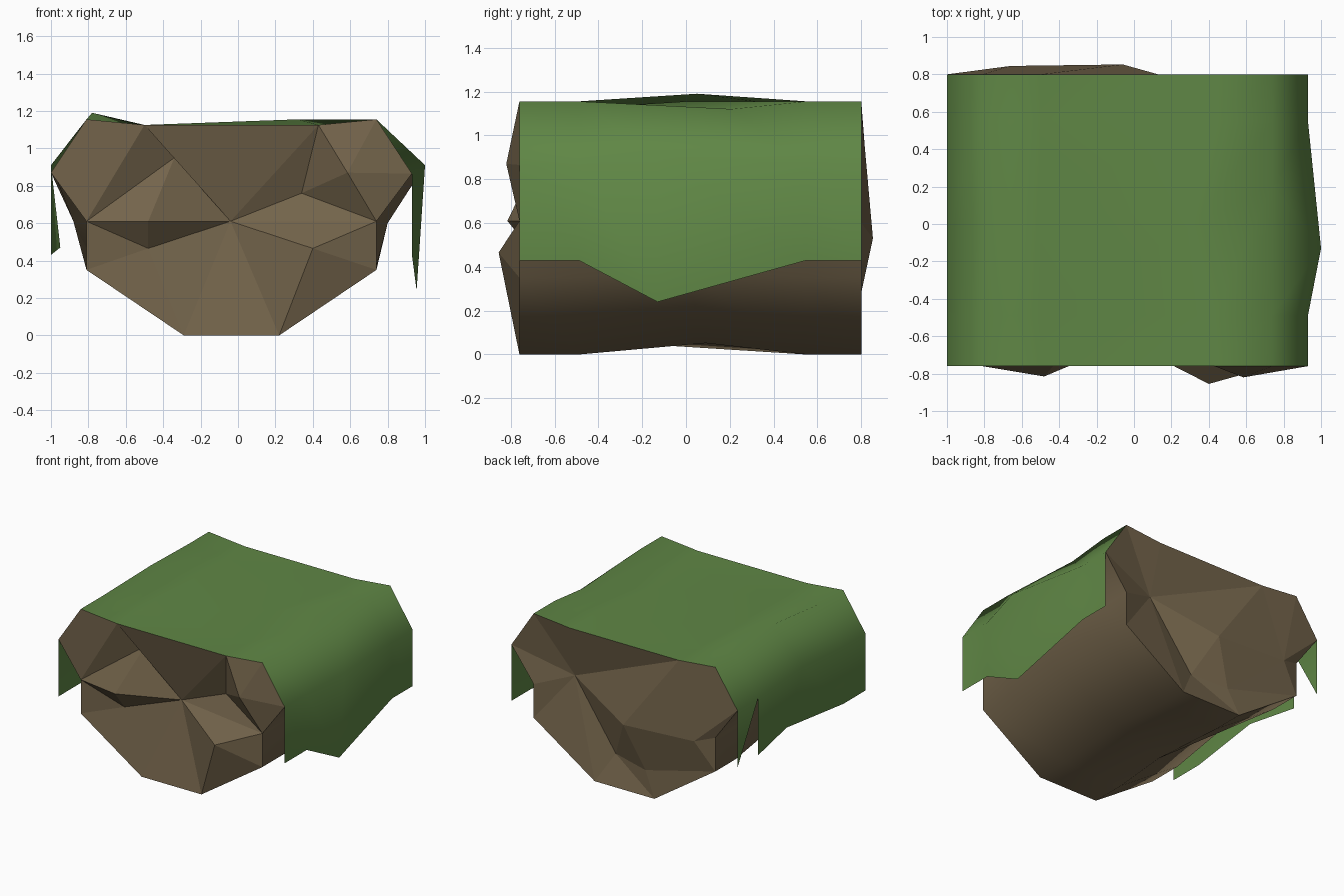
import bpy

if "Cube" in bpy.data.objects:
    bpy.data.objects.remove(bpy.data.objects["Cube"])

FRONT, BACK = -0.76, 0.80

# cross-section outline (x, z), named anticlockwise from the bottom
OUT = dict(a=(-.29, 0), b=(.22, 0), c=(.74, .35), d=(.74, .61), e=(.93, .865),
           f=(.74, 1.155), g=(.43, 1.125), h=(-.50, 1.125), i=(-.81, 1.155),
           j=(-1, .87), k=(-.81, .61), l=(-.81, .35),
           m=(-1, .43), n=(.93, .43))          # m, n: hanging moss edges
# displaced middle ring (x, y, z)
MID = dict(a=(-.29, -.08, .04), b=(.22, .09, .052), c=(.74, 0, .37), d=(.80, 0, .60),
           e=(1, -.13, .91), f=(.74, .21, 1.12), g=(.32, 0, 1.155), h=(-.50, .15, 1.12),
           i=(-.78, .05, 1.19), j=(-1, 0, .91), k=(-.88, 0, .61), l=(-.81, 0, .44),
           m=(-.95, .13, .47), n=(.955, -.13, .24))


def material(name, rgb):
    mat = bpy.data.materials.new(name)
    mat.diffuse_color = (*rgb, 1)
    mat.use_nodes = True
    mat.node_tree.nodes["Principled BSDF"].inputs["Base Color"].default_value = mat.diffuse_color
    return mat


def strip(names):
    """Loft the named outline points through five rings along y."""
    verts = []
    for y in (FRONT, -.49, None, .55, BACK):
        for s in names:
            verts.append(MID[s] if y is None else (OUT[s][0], y, OUT[s][1]))
    n = len(names)
    faces = [(r*n + q, r*n + q + 1, (r + 1)*n + q + 1, (r + 1)*n + q)
             for r in range(4) for q in range(n - 1)]
    return verts, faces


def cap(verts, faces, y, inner, tris):
    """Faceted end face: outline at y plus chipped inner points."""
    pts = {s: (p[0], y, p[1]) for s, p in OUT.items() if s not in "mn"}
    pts.update(inner)
    base = len(verts)
    index = {s: base + t for t, s in enumerate(pts)}
    verts.extend(pts.values())
    for tri in tris.split():
        p, q, r = (pts[s] for s in tri)
        ny = (q[2] - p[2])*(r[0] - p[0]) - (q[0] - p[0])*(r[2] - p[2])
        ids = [index[s] for s in tri]
        faces.append(ids if ny*y > 0 else ids[::-1])


def make(name, verts, faces, mat, smooth_count):
    me = bpy.data.meshes.new(name)
    me.from_pydata(verts, [], faces)
    me.materials.append(mat)
    for p in me.polygons:
        p.use_smooth = p.index < smooth_count
    ob = bpy.data.objects.new(name, me)
    bpy.context.collection.objects.link(ob)


# rock: smooth underside and sides, faceted ends
verts, faces = strip("edcbalkj")
smooth = len(faces)
cap(verts, faces, FRONT,
    dict(A=(-.48, -.815, .61), B=(-.48, -.70, .465), C=(-.34, -.65, .95),
         O=(-.04, -.63, .61), R=(.40, -.855, .465), S=(.34, -.63, .76),
         T=(.585, -.82, .87)),
    "ijk hik hkC kAC AOC COh hOg gOS gST gTf fTe eTd dTS SdO OdR Rdc Rcb RbO "
    "Oba OBa aBl lBk kBA ABO")
cap(verts, faces, BACK,
    dict(V=(.45, .71, .72), W=(-.06, .853, .53), X=(-.66, .845, .56),
         Y=(-.20, .78, .19), Z=(.09, .727, .22)),
    "gfV feV edV dcV cbV bZV baZ aYZ alY lXY lkX kjX jiX ihX hXW hWV hgV VWZ WXY WYZ")
make("rock_body", verts, faces, material("brown rock", (.172, .127, .070)), smooth)

# moss: blanket over the top with hanging side flaps; one flap corner is torn
verts, faces = strip("mjihgfen")
n = 8
faces[3*(n - 1)] = (3*n + 1, 4*n + 1, 4*n)
make("moss_cover", verts, faces, material("moss green", (.116, .242, .060)), len(faces))
